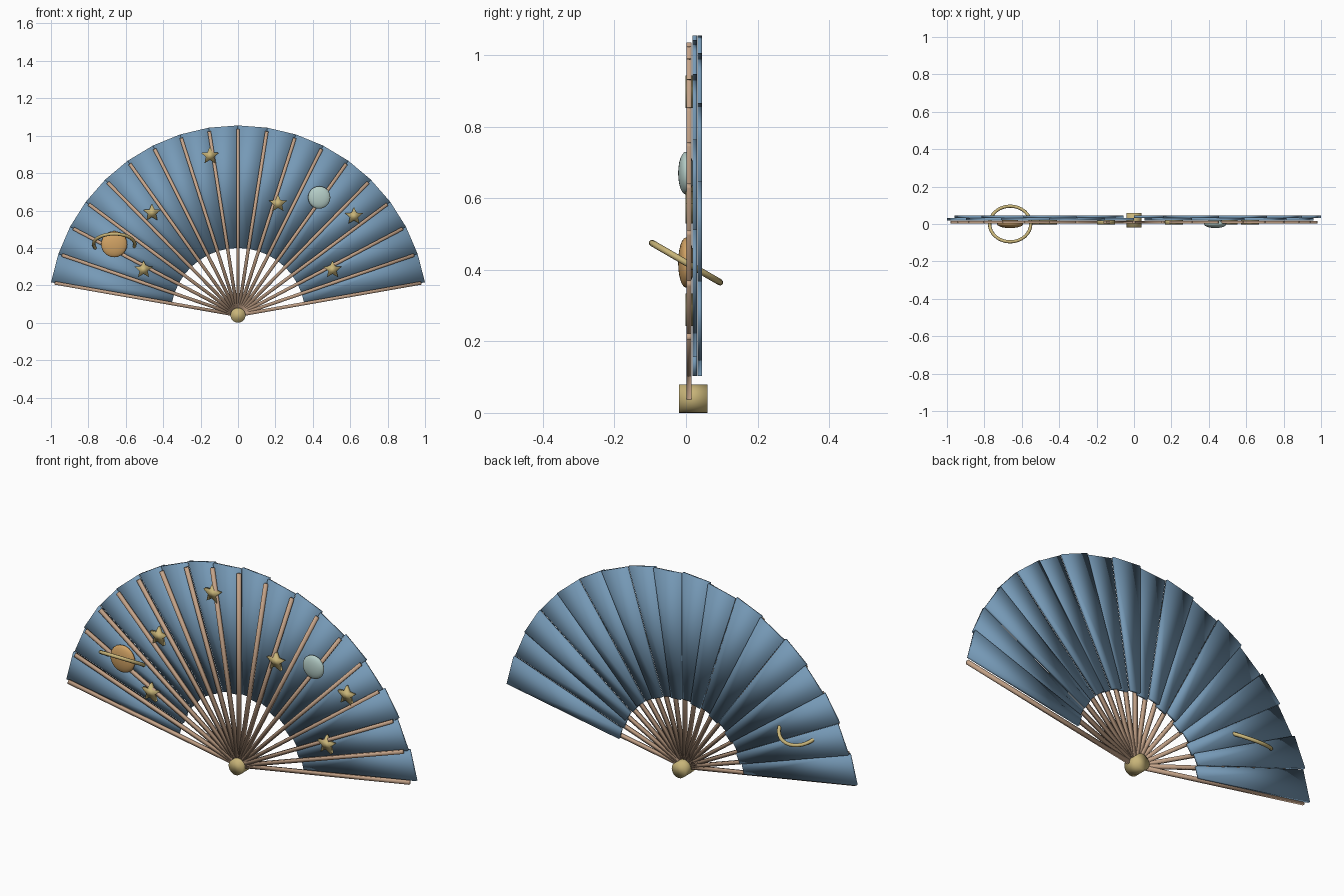
import bpy, math
from mathutils import Vector

if "Cube" in bpy.data.objects:
    bpy.data.objects.remove(bpy.data.objects["Cube"])

PIVOT = Vector((0, 0, 0.04))
SEGMENTS = 18
START, SPAN = math.radians(10), math.radians(160)
R_IN, R_OUT = 0.36, 1.015


def material(name, rgb):
    m = bpy.data.materials.new(name)
    m.diffuse_color = (*rgb, 1)
    m.use_nodes = True
    m.node_tree.nodes["Principled BSDF"].inputs["Base Color"].default_value = m.diffuse_color
    return m


BLUE = material("dusty_blue", (0.18, 0.32, 0.47))
WOOD = material("pale_wood", (0.56, 0.37, 0.25))
GOLD = material("soft_gold", (0.58, 0.46, 0.19))
ORANGE = material("warm_orange", (0.65, 0.37, 0.13))
PALE = material("pale_mint", (0.46, 0.61, 0.57))


def prism(name, outline, y0, y1, mat):
    """Extrude an anticlockwise (x, z) outline from y0 (front) to y1 (back)."""
    n = len(outline)
    verts = [(x, y, z) for y in (y0, y1) for x, z in outline]
    faces = [tuple(range(n)), tuple(reversed(range(n, 2 * n)))]
    faces += [(i, i + n, (i + 1) % n + n, (i + 1) % n) for i in range(n)]
    mesh = bpy.data.meshes.new(name)
    mesh.from_pydata(verts, [], faces)
    mesh.update()
    mesh.materials.append(mat)
    mesh.shade_smooth()
    ob = bpy.data.objects.new(name, mesh)
    bpy.context.collection.objects.link(ob)
    return ob


def finish(name, mat):
    ob = bpy.context.object
    ob.name = name
    ob.data.materials.append(mat)
    ob.data.shade_smooth()
    return ob


def polar(r, a, side=0.0):
    """Point at radius r and angle a about the pivot, shifted sideways."""
    return (r * math.cos(a) - side * math.sin(a),
            PIVOT.z + r * math.sin(a) + side * math.cos(a))


# Cloth panels, alternating between a front and a back layer
step = SPAN / SEGMENTS
for i in range(SEGMENTS):
    a, b = START + i * step, START + (i + 1) * step
    y0, y1 = (0.032, 0.045) if i % 2 == 0 else (0.018, 0.031)
    prism(f"panel_{i + 1}",
          [polar(R_IN, a), polar(R_OUT, a), polar(R_OUT, b), polar(R_IN, b)],
          y0, y1, BLUE)

# Wooden ribs
for i in range(SEGMENTS + 1):
    a = START + i * step
    w = 0.009
    prism(f"rib_{i + 1}",
          [polar(0, a, -w), polar(0.995, a, -w), polar(0.995, a, w), polar(0, a, w)],
          0.002, 0.016, WOOD)

# Pivot pin
bpy.ops.mesh.primitive_cylinder_add(vertices=24, radius=0.04, depth=0.08,
                                    location=(0, 0.02, PIVOT.z),
                                    rotation=(math.pi / 2, 0, 0))
finish("pivot_pin", GOLD)

# Stars
for i, (x, z) in enumerate([(-0.15, 0.893), (-0.46, 0.588), (-0.505, 0.284),
                            (0.214, 0.637), (0.62, 0.57), (0.505, 0.284)]):
    pts = []
    for k in range(10):
        r = 0.05 if k % 2 == 0 else 0.023
        a = math.pi / 2 + k * math.pi / 5
        pts.append((x + r * math.cos(a), z + r * math.sin(a)))
    prism(f"star_{i + 1}", pts, -0.002, 0.018, GOLD)

# Flattened planet and moon
for name, x, z, r, mat in (("planet", -0.662, 0.42, 0.07, ORANGE),
                           ("moon", 0.434, 0.67, 0.06, PALE)):
    bpy.ops.mesh.primitive_uv_sphere_add(segments=20, ring_count=12, radius=1,
                                         location=(x, 0, z))
    bpy.context.object.scale = (r, 0.022, r)
    finish(name, mat)

# Tilted planet ring
bpy.ops.mesh.primitive_torus_add(major_radius=0.11, minor_radius=0.009,
                                 major_segments=32, minor_segments=8,
                                 location=(-0.662, 0, 0.42),
                                 rotation=(math.radians(-30), 0, 0))
finish("planet_ring", GOLD)
